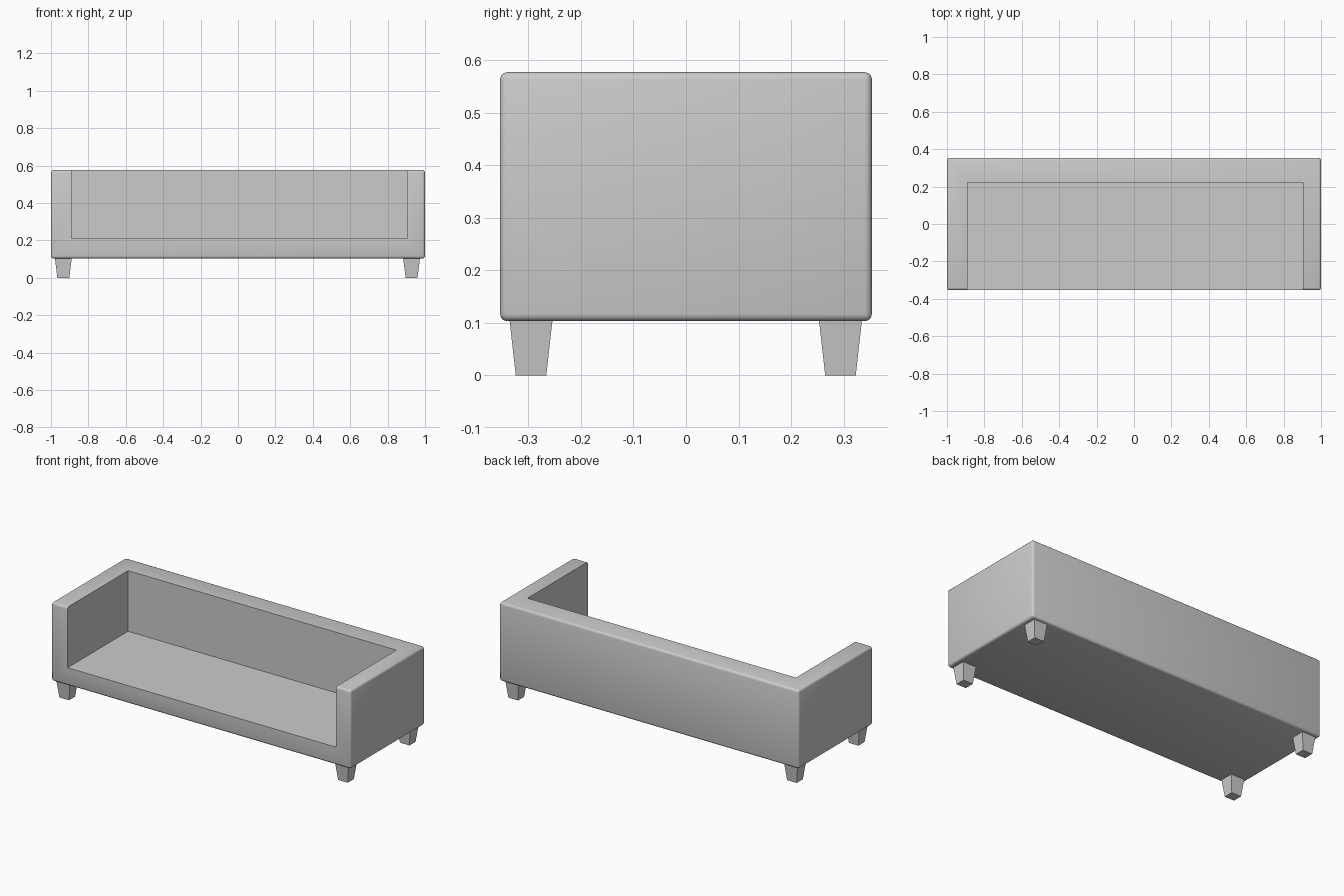
import bpy, bmesh

if "Cube" in bpy.data.objects:
    bpy.data.objects.remove(bpy.data.objects["Cube"])


def box(name, x, y, z, bevel=0.0, taper=1.0):
    """Box from (min, max) ranges; taper scales the bottom face about its centre."""
    cx, cy = sum(x) / 2, sum(y) / 2
    bm = bmesh.new()
    bmesh.ops.create_cube(bm, size=1)
    for v in bm.verts:
        s = taper if v.co.z < 0 else 1.0
        v.co = (cx + v.co.x * (x[1] - x[0]) * s,
                cy + v.co.y * (y[1] - y[0]) * s,
                z[0] + (v.co.z + 0.5) * (z[1] - z[0]))
    if bevel:
        bmesh.ops.bevel(bm, geom=bm.edges[:], offset=bevel, segments=3,
                        profile=0.5, affect='EDGES')
    mesh = bpy.data.meshes.new(name)
    bm.to_mesh(mesh)
    bm.free()
    obj = bpy.data.objects.new(name, mesh)
    bpy.context.collection.objects.link(obj)
    return obj


# Sofa body: one soft-edged block with the seating space cut out
body = box("sofa_body", (-1, 1), (-0.354, 0.354), (0.103, 0.577), bevel=0.014)
cutter = box("seat_space_cutter", (-0.89, 0.903), (-0.6, 0.222), (0.211, 0.9))
cutter.hide_render = True
cut = body.modifiers.new("seat_space", 'BOOLEAN')
cut.operation = 'DIFFERENCE'
cut.solver = 'EXACT'
cut.object = cutter

# Apply the cut, then remove the helper
bpy.context.view_layer.objects.active = body
body.select_set(True)
bpy.ops.object.modifier_apply(modifier=cut.name)
bpy.data.objects.remove(cutter, do_unlink=True)
bpy.ops.object.shade_smooth_by_angle(angle=0.6)

# Four tapered square legs
for side, cx in (("left", -0.934), ("right", 0.928)):
    for end, cy in (("front", -0.295), ("back", 0.294)):
        box(f"{end}_{side}_leg", (cx - 0.045, cx + 0.045),
            (cy - 0.041, cy + 0.041), (0, 0.106), taper=0.71)
